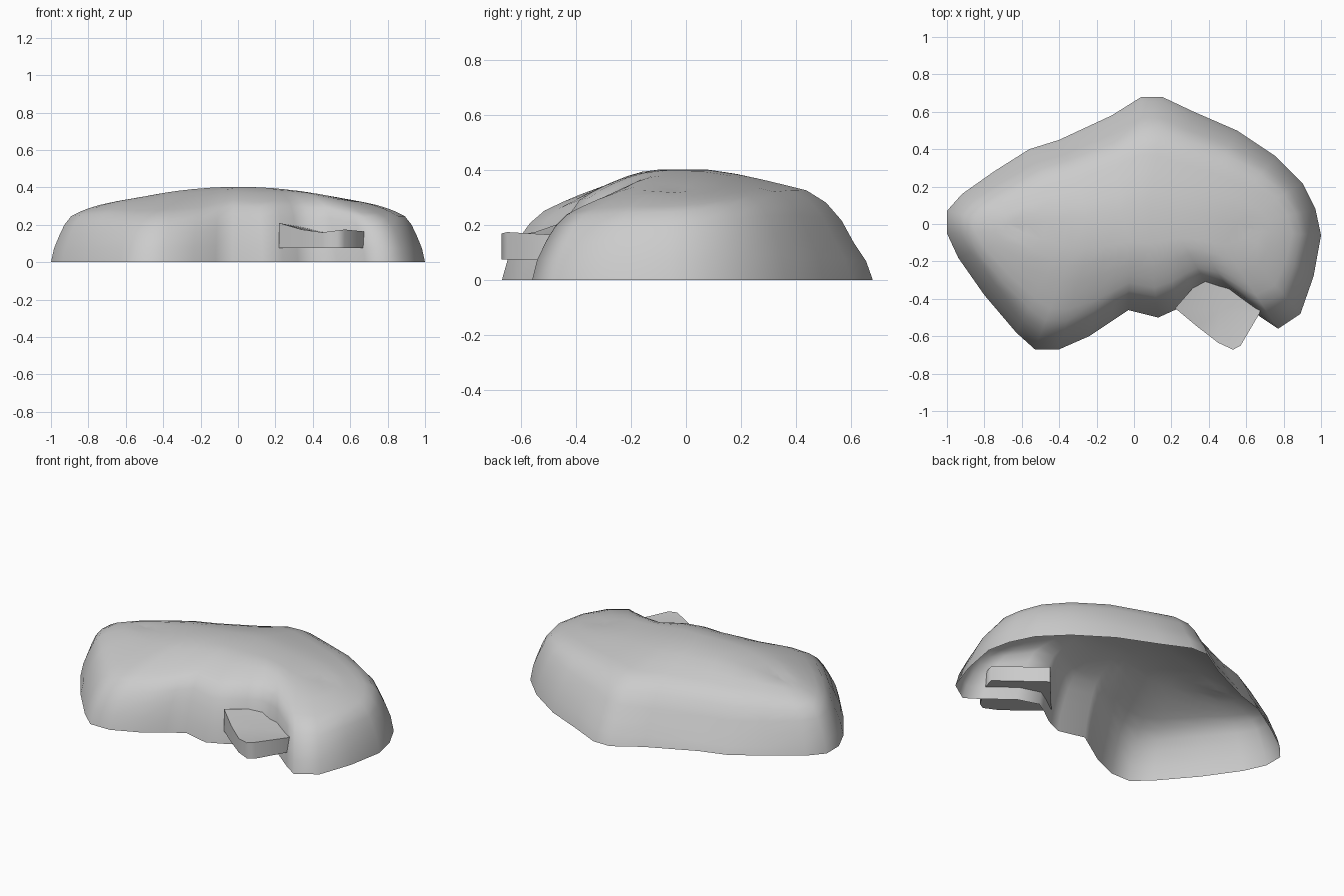
import bpy
import bmesh
from mathutils import Vector

cube = bpy.data.objects.get("Cube")
if cube:
    bpy.data.objects.remove(cube, do_unlink=True)

grey = bpy.data.materials.new("stone_grey")
grey.use_nodes = True
colour = (0.6, 0.6, 0.6, 1)
grey.diffuse_color = colour
grey.node_tree.nodes["Principled BSDF"].inputs["Base Color"].default_value = colour


def finish(bm, name):
    bmesh.ops.recalc_face_normals(bm, faces=bm.faces)
    mesh = bpy.data.meshes.new(name)
    bm.to_mesh(mesh)
    bm.free()
    mesh.materials.append(grey)
    obj = bpy.data.objects.new(name, mesh)
    bpy.context.collection.objects.link(obj)
    bpy.ops.object.select_all(action="DESELECT")
    obj.select_set(True)
    bpy.context.view_layer.objects.active = obj
    bpy.ops.object.shade_smooth_by_angle(angle=1.2)


# Ground outline of the boulder, anticlockwise from its right end
outline = [(1, -.06), (.97, .08), (.9, .22), (.76, .36), (.55, .5), (.32, .6),
           (.15, .68), (.04, .68), (-.12, .58), (-.4, .45), (-.56, .4),
           (-.75, .28), (-.92, .16), (-1, .07), (-1, -.05), (-.94, -.18),
           (-.8, -.38), (-.63, -.58), (-.53, -.67), (-.4, -.67), (-.24, -.6),
           (-.12, -.52), (-.03, -.46), (.13, -.5), (.24, -.45), (.32, -.39),
           (.4, -.34), (.53, -.38), (.68, -.5), (.77, -.56), (.89, -.48),
           (.96, -.28)]

# Share of the way out from the ridge, then share of the ridge height
# on the back slope, the ends, and the sloping front lobes
profile = [(1, 0, 0, 0), (.965, .15, .22, .2), (.9, .31, .44, .39),
           (.84, .5, .61, .52), (.76, .67, .75, .63), (.66, .79, .82, .71),
           (.56, .84, .875, .78), (.43, .9, .93, .86), (.3, .95, .97, .93),
           (.15, .99, .99, .99)]

# Open-bottomed boulder, lofted from the outline up to a long ridge
bm = bmesh.new()
rings = []
for reach, back, end, front in profile:
    ring = []
    for x, y in outline:
        ridge = Vector((x * .55, -.03))
        spoke = Vector((x, y)) - ridge
        facing = (spoke.y / spoke.length) ** 2
        if spoke.y > 0:
            rise = end + (back - end) * facing
        else:
            lobe = min(1, max(0, (spoke.length - .43) / .17))
            rise = end + (front - end) * facing * lobe
        p = ridge + spoke * reach
        height = (.407 - .26 * ridge.x ** 2) * rise
        # The back is fuller toward one end
        height += .7 * p.x * max(0, p.y) * rise * (1 - rise)
        ring.append(bm.verts.new((p.x, p.y, height)))
    rings.append(ring)
for low, high in zip(rings, rings[1:]):
    for i in range(len(outline)):
        j = (i + 1) % len(outline)
        bm.faces.new((low[i], low[j], high[j], high[i]))
cap = bm.faces.new(rings[-1])
bmesh.ops.triangulate(bm, faces=[cap])
finish(bm, "boulder_shell")

# Flat stone slab with a rounded nose, wedged into the hollow at the front
slab = [(.22, -.45, .21), (.34, -.55, .175), (.45, -.635, .16), (.53, -.672, .17),
        (.57, -.65, .175), (.67, -.48, .165), (.69, -.41, .165), (.43, -.21, .17)]
bm = bmesh.new()
bottom = [bm.verts.new((x, y, .075)) for x, y, z in slab]
top = [bm.verts.new(p) for p in slab]
middle = bm.verts.new((.46, -.46, .153))
for i in range(len(slab)):
    j = (i + 1) % len(slab)
    bm.faces.new((bottom[i], bottom[j], top[j], top[i]))
    bm.faces.new((top[i], top[j], middle))
bm.faces.new(bottom[::-1])
finish(bm, "ledge_slab")
